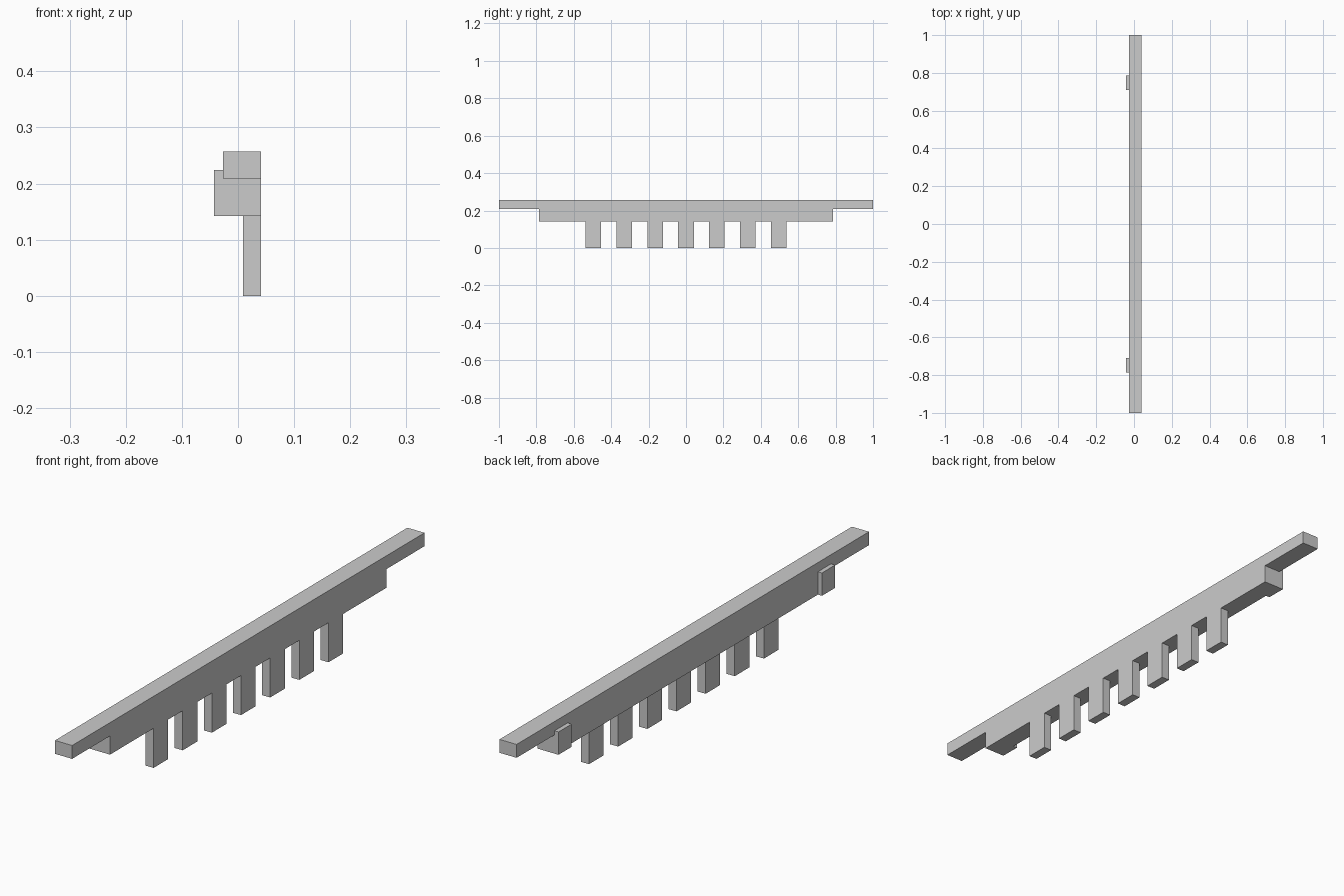
import bpy
import bmesh
from mathutils import Vector

cube = bpy.data.objects.get("Cube")
if cube:
    bpy.data.objects.remove(cube, do_unlink=True)

GREY = (0.6, 0.6, 0.6, 1.0)
mat = bpy.data.materials.new("plain_grey")
mat.use_nodes = True
mat.diffuse_color = GREY
mat.node_tree.nodes["Principled BSDF"].inputs["Base Color"].default_value = GREY


def finish(name, bm):
    bmesh.ops.recalc_face_normals(bm, faces=bm.faces)
    mesh = bpy.data.meshes.new(name)
    bm.to_mesh(mesh)
    bm.free()
    mesh.materials.append(mat)
    obj = bpy.data.objects.new(name, mesh)
    bpy.context.collection.objects.link(obj)


def box(name, x, y, z):
    """Box from (min, max) pairs along each axis."""
    bm = bmesh.new()
    bmesh.ops.create_cube(bm, size=1)
    for v in bm.verts:
        v.co = Vector(pair[c > 0] for pair, c in zip((x, y, z), v.co))
    finish(name, bm)


BACK, FACE = -0.027, 0.041        # rail sides
TOP, STEP, BASE = 0.257, 0.209, 0.142
BAR_END = 0.785

# Stepped rail: long top beam with a shorter bar below, one extruded outline
half = [(1, TOP), (1, STEP), (BAR_END, STEP), (BAR_END, BASE)]
outline = half + [(-y, z) for y, z in reversed(half)]
bm = bmesh.new()
side = bm.faces.new([bm.verts.new((BACK, y, z)) for y, z in outline])
ext = bmesh.ops.extrude_face_region(bm, geom=[side], use_keep_orig=True)
moved = [g for g in ext["geom"] if isinstance(g, bmesh.types.BMVert)]
bmesh.ops.translate(bm, verts=moved, vec=(FACE - BACK, 0, 0))
finish("stepped_rail", bm)

# Row of seven teeth, flush with the +x face
for i in range(7):
    y = (i - 3) * 0.1655
    box(f"tooth_{i + 1}", (0.009, FACE), (y - 0.0415, y + 0.0415), (0, BASE))

# Small tabs on the opposite face, at both ends of the bar
for name, s in (("front_tab", -1), ("back_tab", 1)):
    box(name, (-0.043, BACK), sorted((s * 0.71, s * BAR_END)), (BASE, 0.224))
